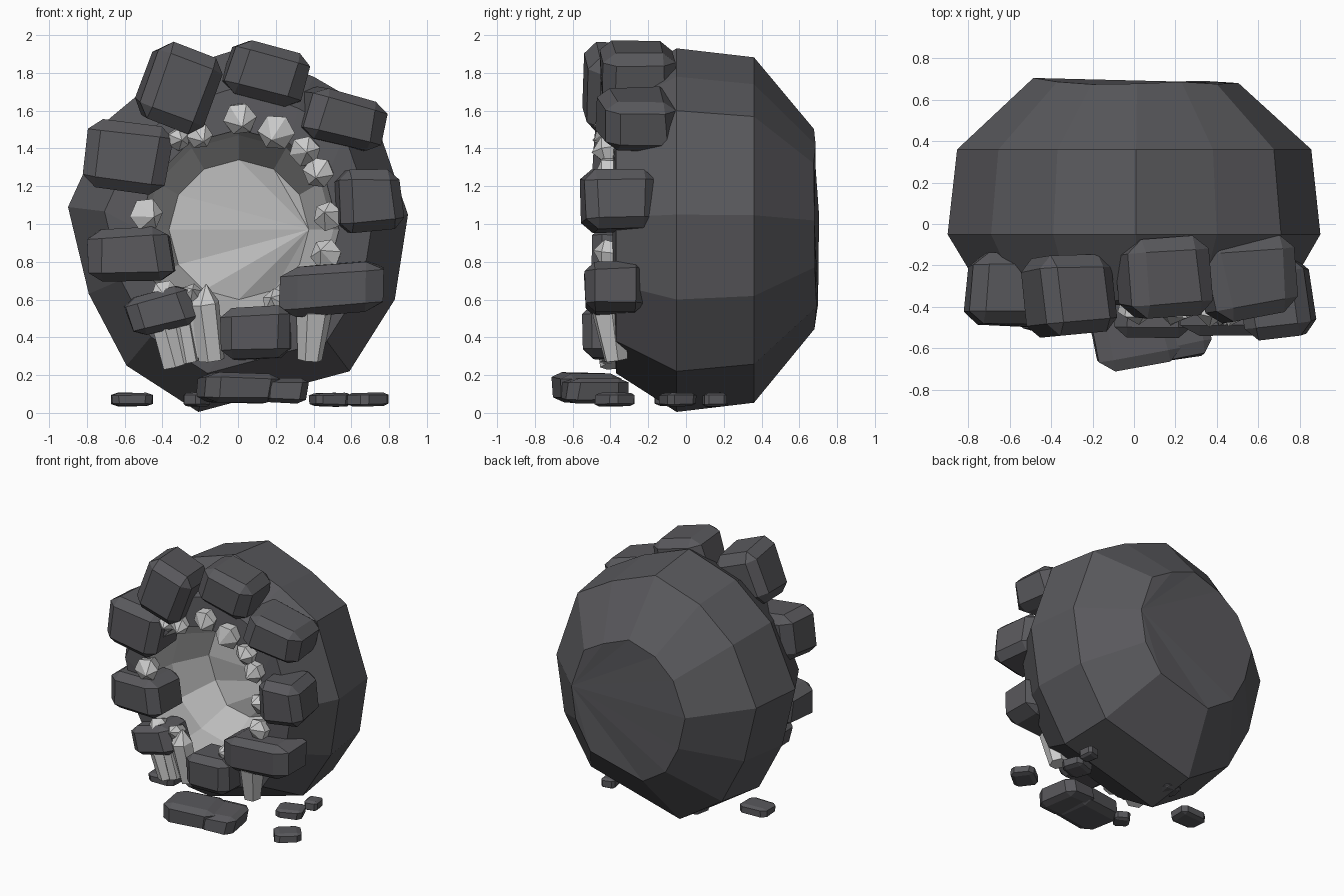
import bpy, bmesh, random
from math import radians, cos, sin, pi
from mathutils import Matrix, Vector

if "Cube" in bpy.data.objects:
    bpy.data.objects.remove(bpy.data.objects["Cube"])

random.seed(4)

def material(name, rgb):
    m = bpy.data.materials.new(name)
    m.diffuse_color = (*rgb, 1)
    m.use_nodes = True
    m.node_tree.nodes["Principled BSDF"].inputs["Base Color"].default_value = m.diffuse_color
    return m

ROCK = material("dark_rock", (0.100, 0.099, 0.108))
HOLLOW = material("pale_hollow", (0.50, 0.50, 0.50))
PALE = material("pale_crystal", (0.60, 0.60, 0.60))

def finish(name, bm, mats):
    bmesh.ops.recalc_face_normals(bm, faces=bm.faces)
    me = bpy.data.meshes.new(name)
    bm.to_mesh(me)
    bm.free()
    for m in mats:
        me.materials.append(m)
    ob = bpy.data.objects.new(name, me)
    bpy.context.collection.objects.link(ob)
    return ob

# Geode shell: one 12-sided outline lofted back to front, then into the hollow
OUTLINE = [(.90, 1.05), (.71, 1.60), (.40, 1.78), (.01, 1.93), (-.39, 1.80), (-.69, 1.55),
           (-.90, 1.09), (-.79, .63), (-.59, .25), (-.21, .005), (.59, .22), (.83, .60)]
# y, scale of the outline, use a round ring instead, its radius, y wobble
RINGS = [(.69, .55, 0, 0, .018), (.36, .95, 0, 0, 0), (-.05, 1, 0, 0, 0), (-.37, .79, 0, 0, 0),
         (-.39, 0, 1, .53, 0), (-.10, 0, 1, .50, 0), (.15, 0, 1, .37, .03)]
bm = bmesh.new()
loops = []
for y, s, rnd, r, wob in RINGS:
    ring = []
    for i, (x, z) in enumerate(OUTLINE):
        a = i * pi / 6
        yy = y + random.uniform(-wob, wob)
        if rnd:
            p = (.005 + r * cos(a), yy, .97 + r * sin(a))
        else:
            p = (.02 + (x - .02) * s, yy, .98 + (z - .98) * s)
        ring.append(bm.verts.new(p))
    loops.append(ring)
for k in range(len(loops) - 1):
    for i in range(12):
        j = (i + 1) % 12
        f = bm.faces.new((loops[k][i], loops[k][j], loops[k + 1][j], loops[k + 1][i]))
        f.material_index = 1 if k >= 4 else 0
for ring, mi in ((loops[0], 0), (loops[-1], 1)):
    for i in range(1, 11):
        f = bm.faces.new((ring[0], ring[i], ring[i + 1]))
        f.material_index = mi
finish("geode_shell", bm, [ROCK, HOLLOW])

# Chamfered boulder helper
def boulder(name, loc, size, tilt=0, turn=0, bevel=.17, jitter=.05):
    bm = bmesh.new()
    bmesh.ops.create_cube(bm, size=1)
    for v in bm.verts:
        v.co += Vector([random.uniform(-jitter, jitter) for _ in range(3)])
    bmesh.ops.bevel(bm, geom=bm.edges[:], offset=bevel, segments=1,
                    affect='EDGES', profile=.5)
    m = (Matrix.Translation(loc) @ Matrix.Rotation(radians(turn), 4, 'Z')
         @ Matrix.Rotation(radians(tilt), 4, 'Y') @ Matrix.Diagonal((*size, 1)))
    bmesh.ops.transform(bm, matrix=m, verts=bm.verts)
    return finish(name, bm, [ROCK])

# Boulders round the mouth: location, size, tilt, turn
for i, (loc, size, tilt, turn) in enumerate([
        ((.15, -.25, 1.80), (.43, .39, .31), 15, 5),
        ((-.31, -.34, 1.72), (.37, .37, .40), 20, 5),
        ((-.585, -.32, 1.355), (.43, .35, .35), 8, 0),
        ((-.575, -.32, .845), (.45, .35, .28), -2, -4),
        ((-.41, -.37, .54), (.36, .28, .21), -16, 0),
        ((.10, -.40, .42), (.36, .30, .28), -1, 0),
        ((.49, -.38, .66), (.56, .31, .27), -4, 0),
        ((.68, -.36, 1.125), (.34, .37, .33), -4, 9),
        ((.55, -.26, 1.55), (.43, .38, .27), 15, 8)]):
    boulder(f"rim_boulder_{i + 1}", loc, size, tilt, turn)

# Slabs and pebbles on the ground
boulder("ground_slab_1", (0, -.52, .13), (.41, .34, .16), 1, 10)
boulder("ground_slab_2", (.22, -.48, .12), (.26, .34, .13), 2, 10)
for i, (x, y, w) in enumerate([(-.56, -.08, .21), (.48, -.04, .19), (.69, -.38, .20),
                               (-.22, -.40, .13), (-.20, .15, .15), (.54, .15, .12)]):
    boulder(f"pebble_{i + 1}", (x, y, .07), (w, w * .85, .07), 0, 20 * i)

# Faceted crystal helper: flared six-sided prism with an off-centre pointed tip
def crystal(name, base, direction, length, r0, r1, tip=.35, skew=.3):
    bm = bmesh.new()
    d = Vector(direction).normalized()
    rot = d.to_track_quat('Z', 'Y')
    spin = random.uniform(0, 1)
    rows = []
    for h, r in ((0, r0), (length * (1 - tip), r1)):
        rows.append([bm.verts.new(Vector(base) + rot @ Vector(
            (r * cos(spin + i * pi / 3), r * sin(spin + i * pi / 3), h))) for i in range(6)])
    off = Vector((random.uniform(-1, 1), random.uniform(-1, 1), 0)) * r1 * skew
    top = bm.verts.new(Vector(base) + rot @ (off + Vector((0, 0, length))))
    bm.faces.new(rows[0])
    for i in range(6):
        j = (i + 1) % 6
        bm.faces.new((rows[0][i], rows[0][j], rows[1][j], rows[1][i]))
        bm.faces.new((rows[1][i], rows[1][j], top))
    return finish(name, bm, [PALE])

# Small crystals pointing out of the mouth: x, z, radius
for i, (x, z, r) in enumerate([(.01, 1.55, .09), (.20, 1.48, .10), (.35, 1.38, .085),
                               (.42, 1.27, .085), (.47, 1.04, .08), (.46, .84, .085),
                               (-.48, 1.05, .09), (-.31, 1.44, .06), (-.20, 1.46, .07),
                               (.20, .59, .075), (-.38, .63, .08), (-.24, .63, .06)]):
    crystal(f"mouth_crystal_{i + 1}", (x * 1.06, -.33, .97 + (z - .97) * 1.06),
            (-x * .5, -1, (.97 - z) * .5), .17, r * .7, r, .4)

# Larger crystal shafts standing at the bottom of the mouth
for i, (a, b, r0, r1) in enumerate([
        ((-.33, -.38, .25), (-.42, -.42, .58), .075, .075),
        ((-.26, -.39, .27), (-.33, -.44, .66), .055, .055),
        ((-.14, -.39, .28), (-.19, -.45, .68), .07, .08),
        ((-.21, -.36, .30), (-.24, -.43, .66), .05, .06),
        ((.38, -.37, .28), (.41, -.42, .62), .065, .095)]):
    d = Vector(b) - Vector(a)
    crystal(f"crystal_shaft_{i + 1}", a, d, d.length, r0, r1, .25)
